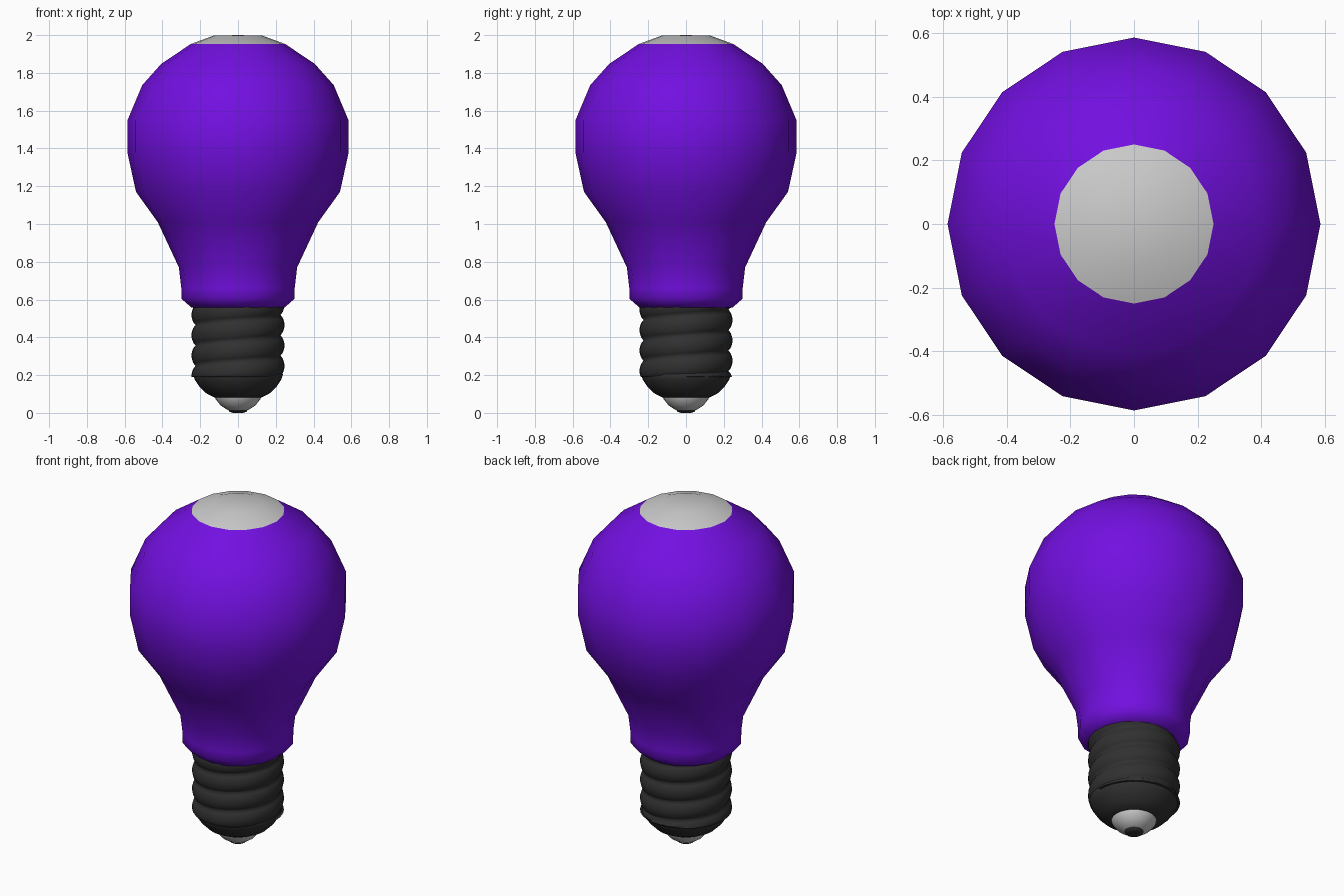
import bpy, bmesh, math

if "Cube" in bpy.data.objects:
    bpy.data.objects.remove(bpy.data.objects["Cube"])


def material(name, rgb):
    m = bpy.data.materials.new(name)
    m.diffuse_color = (*rgb, 1)
    m.use_nodes = True
    m.node_tree.nodes["Principled BSDF"].inputs["Base Color"].default_value = m.diffuse_color
    return m


purple = material("purple_paint", (0.17, 0.005, 0.75))
black = material("black_metal", (0.03, 0.03, 0.03))


def finish(bm, name, mat):
    bmesh.ops.remove_doubles(bm, verts=bm.verts, dist=1e-5)
    bmesh.ops.recalc_face_normals(bm, faces=bm.faces)
    for f in bm.faces:
        f.smooth = True
    me = bpy.data.meshes.new(name)
    bm.to_mesh(me)
    bm.free()
    ob = bpy.data.objects.new(name, me)
    bpy.context.collection.objects.link(ob)
    if mat:
        me.materials.append(mat)
    return ob


def surface(name, rows, cols, point, mat=None):
    """Skin a grid of points; coincident points are merged."""
    bm = bmesh.new()
    g = [[bm.verts.new(point(i, j)) for i in range(cols + 1)] for j in range(rows)]
    for j in range(rows - 1):
        for i in range(cols):
            bm.faces.new((g[j][i], g[j][i + 1], g[j + 1][i + 1], g[j + 1][i]))
    bmesh.ops.dissolve_degenerate(bm, edges=bm.edges, dist=1e-6)
    return finish(bm, name, mat)


def lathe(name, profile, sides, mat=None):
    def point(i, j):
        r, z = profile[j]
        a = 2 * math.pi * (i % sides) / sides
        return (r * math.cos(a), r * math.sin(a), z)
    return surface(name, len(profile), sides, point, mat)


# painted glass bulb and its clear crown
lathe("glass_bulb", [(0.23, 0.555), (0.247, 0.558), (0.30, 0.605), (0.30, 0.66),
                     (0.313, 0.77), (0.425, 1.01), (0.54, 1.17), (0.586, 1.38),
                     (0.586, 1.547), (0.507, 1.735), (0.407, 1.847),
                     (0.25, 1.953)], 16, purple)
lathe("crown", [(0.25, 1.953), (0.13, 1.997), (0, 2.0)], 16)

# screw thread: helical ridges, trimmed level at both ends
SIDES, STEPS, PITCH, LOW, HIGH = 32, 8, 0.108, 0.19, 0.565


def thread_point(i, j):
    a = 2 * math.pi * i / SIDES
    z = 0.195 + PITCH * (j / STEPS - 1 + i / SIDES)
    r = 0.225 + 0.021 * abs(math.sin(math.pi * j / STEPS)) ** 0.7
    return (r * math.cos(a), r * math.sin(a), min(max(z, LOW), HIGH))


surface("screw_thread", STEPS * 5 + 1, SIDES, thread_point, black)

# rounded socket end, contact and centre pin
lathe("socket_end", [(0.22, 0.225), (0.238, 0.205), (0.228, 0.175), (0.205, 0.14),
                     (0.17, 0.105), (0.125, 0.082), (0, 0.082)], 32, black)
lathe("contact", [(0.122, 0.084), (0.118, 0.072), (0.092, 0.04),
                  (0.06, 0.018), (0.04, 0.012), (0, 0.012)], 24)
lathe("centre_pin", [(0.052, 0.016), (0.045, 0.006), (0.028, 0.0), (0, 0)], 16, black)
